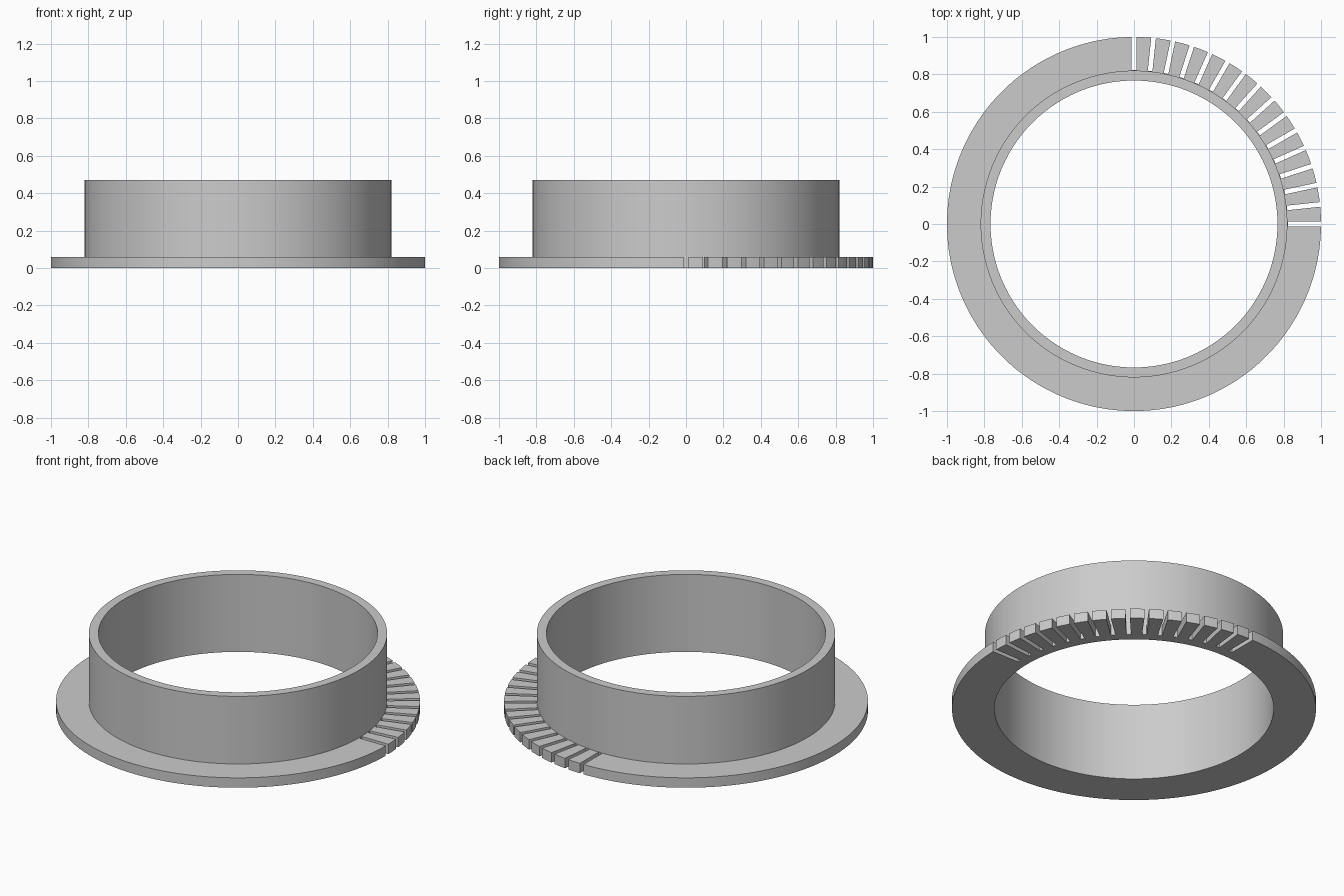
import bpy
import bmesh
from math import radians, tau
from mathutils import Matrix

cube = bpy.data.objects.get("Cube")
if cube:
    bpy.data.objects.remove(cube, do_unlink=True)

SEGMENTS = 180
INNER, WALL, RIM = 0.767, 0.82, 1.0
FLANGE_TOP, HEIGHT = 0.06, 0.47
SLOT_WIDTH, SLOT_COUNT, SLOT_STEP = 0.025, 16, 6

grey = bpy.data.materials.new("plain grey")
grey.use_nodes = True
colour = (0.6, 0.6, 0.6, 1)
grey.diffuse_color = colour
grey.node_tree.nodes["Principled BSDF"].inputs["Base Color"].default_value = colour


def add_object(name, bm):
    bmesh.ops.recalc_face_normals(bm, faces=bm.faces)
    mesh = bpy.data.meshes.new(name)
    bm.to_mesh(mesh)
    bm.free()
    mesh.materials.append(grey)
    obj = bpy.data.objects.new(name, mesh)
    bpy.context.collection.objects.link(obj)
    return obj


# Collar and flange: one L-shaped section turned around the z axis
bm = bmesh.new()
section = [(INNER, 0), (RIM, 0), (RIM, FLANGE_TOP),
           (WALL, FLANGE_TOP), (WALL, HEIGHT), (INNER, HEIGHT)]
verts = [bm.verts.new((r, 0, z)) for r, z in section]
edges = [bm.edges.new((v, verts[i - 1])) for i, v in enumerate(verts)]
bmesh.ops.spin(bm, geom=verts + edges, cent=(0, 0, 0), axis=(0, 0, 1),
               angle=tau, steps=SEGMENTS, use_merge=True)
bmesh.ops.remove_doubles(bm, verts=bm.verts, dist=0.0001)
ring = add_object("flanged_ring", bm)

# Radial slots through a quarter of the flange
bm = bmesh.new()
start, end = WALL + 0.003, RIM + 0.1
for i in range(SLOT_COUNT):
    place = (Matrix.Rotation(radians(i * SLOT_STEP), 4, "Z")
             @ Matrix.Translation(((start + end) / 2, 0, 0))
             @ Matrix.Diagonal((end - start, SLOT_WIDTH, 0.3, 1)))
    bmesh.ops.create_cube(bm, size=1, matrix=place)
cutter = add_object("slot_cutter", bm)
cutter.hide_render = True

cut = ring.modifiers.new("slots", "BOOLEAN")
cut.operation = "DIFFERENCE"
cut.solver = "EXACT"
cut.object = cutter

# Apply the slots, then smooth the round walls and keep the corners crisp
bpy.ops.object.select_all(action="DESELECT")
ring.select_set(True)
bpy.context.view_layer.objects.active = ring
bpy.ops.object.modifier_apply(modifier=cut.name)
bpy.data.objects.remove(cutter, do_unlink=True)
bpy.ops.object.shade_smooth_by_angle(angle=radians(30))
